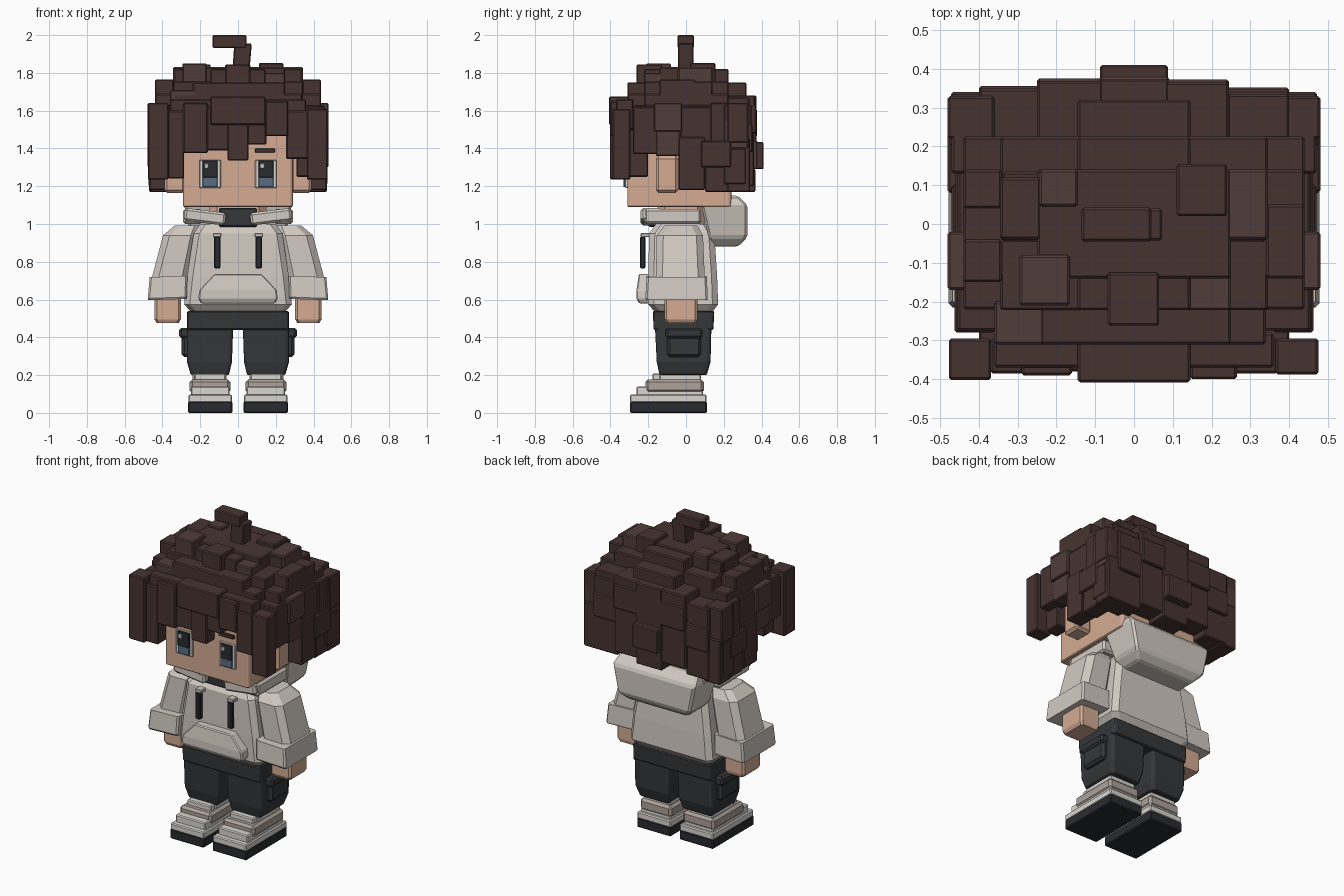
import bpy, bmesh, random
from math import radians
random.seed(4)

COLORS = {"hair": (.062, .034, .031), "hair_light": (.082, .047, .042), "skin": (.66, .41, .29),
          "cloth": (.64, .59, .54), "pants": (.035, .038, .042), "dark": (.022, .024, .028),
          "white": (.70, .67, .63), "tan": (.42, .36, .32), "iris": (.10, .15, .22)}
MATS = {}
for key, c in COLORS.items():
    MATS[key] = bpy.data.materials.new(key)
    MATS[key].diffuse_color = (*c, 1)


def loft(name, mat, rings, bevel=.006, tilt=0):
    """Stack of rectangles (x0, x1, y0, y1, z, corner cut); corner cut 0 gives 4 sides."""
    bm = bmesh.new()
    loops = []
    for x0, x1, y0, y1, z, c in rings:
        if c:
            pts = [(x0+c, y0), (x1-c, y0), (x1, y0+c), (x1, y1-c),
                   (x1-c, y1), (x0+c, y1), (x0, y1-c), (x0, y0+c)]
        else:
            pts = [(x0, y0), (x1, y0), (x1, y1), (x0, y1)]
        loops.append([bm.verts.new((x, y, z)) for x, y in pts])
    bm.faces.new(loops[0][::-1])
    bm.faces.new(loops[-1])
    for a, b in zip(loops, loops[1:]):
        for i in range(len(a)):
            j = (i + 1) % len(a)
            bm.faces.new((a[i], a[j], b[j], b[i]))
    mid = [sum(v.co[k] for v in bm.verts) / len(bm.verts) for k in range(3)]
    for v in bm.verts:
        for k in range(3):
            v.co[k] -= mid[k]
    me = bpy.data.meshes.new(name)
    bm.to_mesh(me)
    bm.free()
    me.materials.append(MATS[mat])
    ob = bpy.data.objects.new(name, me)
    ob.location = mid
    ob.rotation_euler.y = radians(tilt)
    bpy.context.collection.objects.link(ob)
    if bevel:
        m = ob.modifiers.new("edge", "BEVEL")
        m.width, m.segments, m.limit_method = bevel, 1, "ANGLE"
    return ob


def box(name, mat, x0, x1, y0, y1, z0, z1, bevel=.006, tilt=0):
    return loft(name, mat, [(x0, x1, y0, y1, z0, 0), (x0, x1, y0, y1, z1, 0)], bevel, tilt)


def pair(name, mat, rings, bevel=.006, tilt=0):
    """Right part plus its mirror image."""
    loft(name + "_right", mat, rings, bevel, tilt)
    loft(name + "_left", mat, [(-b, -a, *r) for a, b, *r in rings], bevel, -tilt)


def box_pair(name, mat, x0, x1, y0, y1, z0, z1, bevel=.006, tilt=0):
    pair(name, mat, [(x0, x1, y0, y1, z0, 0), (x0, x1, y0, y1, z1, 0)], bevel, tilt)


# Shoes
box_pair("shoe_sole", "dark", .03, .265, -.297, .11, 0, .06)
box_pair("shoe_rand", "white", .031, .263, -.296, .109, .055, .097)
box_pair("shoe_toe", "white", .045, .25, -.262, .09, .09, .14)
box_pair("shoe_upper", "tan", .04, .257, -.215, .095, .105, .178, .015)
box_pair("shoe_tongue", "white", .065, .23, -.178, .02, .165, .208)
box_pair("sock", "white", .06, .24, -.14, .08, .15, .23)

# Trousers
pair("trouser_leg", "pants", [(.048, .25, -.14, .11, .2, .012), (.032, .27, -.155, .13, .27, .012),
                              (.025, .27, -.165, .135, .47, .012)])
loft("trouser_waist", "pants", [(-.27, .27, -.172, .145, .44, .01), (-.27, .27, -.175, .15, .54, .01)])
box_pair("cargo_pocket", "pants", .25, .298, -.1, .08, .295, .42, .015)
box_pair("cargo_flap", "pants", .25, .312, -.108, .088, .395, .45, .012)

# Hooded top
loft("hoodie_body", "cloth", [(-.25, .25, -.165, .14, .535, .03), (-.285, .285, -.2, .17, .575, .03),
                              (-.27, .27, -.2, .165, .72, .03), (-.235, .235, -.195, .15, .95, .03),
                              (-.2, .2, -.16, .12, 1.0, .03)], 0)
pair("sleeve", "cloth", [(.265, .46, -.16, .1, .7, .035), (.215, .397, -.155, .09, .94, .035),
                         (.2, .335, -.115, .06, .992, .03)], 0)
pair("cuff", "cloth", [(.275, .478, -.208, .113, .6, .01), (.272, .479, -.215, .115, .61, .01),
                       (.265, .465, -.208, .11, .722, .01)], 0, 2)
pair("hand", "skin", [(.315, .43, -.105, .055, .475, .012), (.303, .442, -.115, .06, .495, .012),
                      (.303, .442, -.115, .06, .63, .012)], 0)
loft("front_pocket", "cloth", [(-.195, .195, -.25, -.18, .58, 0), (-.21, .21, -.262, -.18, .605, 0),
                               (-.205, .205, -.262, -.18, .65, 0), (-.125, .125, -.25, -.18, .735, 0)])
box_pair("drawstring", "dark", .093, .128, -.243, -.215, .765, .935)
box_pair("drawstring_eyelet", "cloth", .088, .133, -.24, -.17, .93, .952, .004)
loft("neck", "skin", [(-.15, .15, -.15, .1, .98, .04), (-.15, .15, -.15, .1, 1.12, .04)], 0)
box("undershirt", "pants", -.1, .1, -.2, -.08, .985, 1.085)
box_pair("collar_front", "cloth", .065, .285, -.24, -.13, 1.005, 1.072, .012, -7)
box_pair("collar_side", "cloth", .19, .29, -.22, .08, 1.0, 1.08, .012)
loft("hood", "cloth", [(-.2, .2, .14, .275, .88, 0), (-.25, .25, .12, .325, .93, 0),
                       (-.285, .285, .08, .325, 1.1, 0), (-.27, .27, .08, .275, 1.15, 0)], .012)

# Head, ears and face
loft("head", "skin", [(-.29, .29, -.31, .24, 1.09, .01), (-.29, .29, -.31, .24, 1.62, .01)], .005)
box_pair("ear", "skin", .28, .39, -.16, -.04, 1.165, 1.36, .015)
for side, cx in (("left", -.148), ("right", .148)):
    box("eye_white_" + side, "white", cx-.057, cx+.057, -.322, -.3, 1.19, 1.34, .003)
    box("eye_pupil_" + side, "dark", cx-.04, cx+.04, -.332, -.3, 1.245, 1.337, .003)
    box("eye_iris_" + side, "iris", cx-.04, cx+.04, -.331, -.3, 1.195, 1.248, .003)
    box("eye_glint_" + side, "white", cx-.03, cx-.008, -.337, -.31, 1.295, 1.32, .002)
box("eyebrow_right", "hair", .09, .195, -.325, -.3, 1.378, 1.4, .003)

# Hair: stepped cap, corners lower than the middles
box("hair_cap_low", "hair", -.455, .455, -.275, .32, 1.46, 1.63)
box("hair_cap_front", "hair", -.34, .34, -.31, -.1, 1.5, 1.69)
box("hair_cap_front_middle", "hair", -.24, .25, -.31, -.1, 1.5, 1.75)
box("hair_cap_wide", "hair", -.44, .44, -.22, .225, 1.55, 1.69)
box("hair_cap_wide_middle", "hair", -.44, .44, -.135, .14, 1.55, 1.755)
box("hair_cap_square", "hair", -.345, .345, -.222, .225, 1.6, 1.755)
box("hair_cap_cross_x", "hair", -.34, .34, -.045, .135, 1.6, 1.82)
box("hair_cap_cross_y", "hair", -.145, .145, -.222, .225, 1.6, 1.82)
box("hair_cap_top", "hair", -.25, .25, -.14, .14, 1.7, 1.83)
box("hair_cap_back", "hair", -.145, .145, .15, .32, 1.6, 1.75)

# Hair: loose blocks on the crown (x0, x1, y0, y1, top)
for x0, x1, y0, y1, top in [(.11, .24, .02, .155, 1.852), (-.295, -.165, -.21, -.08, 1.85),
                            (-.068, .065, -.262, -.125, 1.845), (-.245, -.145, .045, .14, 1.845),
                            (.24, .345, -.04, .14, 1.83), (-.345, -.24, -.04, .12, 1.83),
                            (.34, .44, -.14, .05, 1.765), (-.44, -.34, -.15, -.04, 1.765),
                            (-.44, -.34, .04, .14, 1.76), (.14, .25, -.222, -.13, 1.8),
                            (-.36, -.22, -.31, -.2, 1.71), (.24, .4, .22, .335, 1.67)]:
    box("crown_block", random.choice(["hair", "hair_light"]), x0, x1, y0, y1, top-.18, top)

# Hair: bent sprout on top
loft("sprout_stem", "hair", [(-.03, .06, -.042, .04, 1.8, 0), (-.02, .073, -.042, .04, 1.955, 0)])
box("sprout_tip", "hair", -.135, .045, -.045, .042, 1.932, 2.0)

# Hair: fringe (x0, x1, front y, bottom, top)
for x0, x1, y, z0, z1 in [(-.477, -.368, -.402, 1.235, 1.64), (-.37, -.285, -.385, 1.24, 1.6),
                          (-.29, -.16, -.39, 1.375, 1.64), (-.165, -.05, -.38, 1.39, 1.62),
                          (-.055, .055, -.39, 1.335, 1.6), (.05, .15, -.38, 1.42, 1.62),
                          (.145, .265, -.4, 1.465, 1.65), (.255, .37, -.385, 1.345, 1.6),
                          (.365, .475, -.388, 1.235, 1.61), (-.145, .145, -.408, 1.525, 1.675)]:
    box("fringe_block", "hair", x0, x1, y, -.295, z0, z1)
box("fringe_base", "hair", -.36, .36, -.37, -.28, 1.5, 1.66)

# Hair: sides (y0, y1, bottom, top, outer x)
for y0, y1, z0, z1, x in [(-.28, -.15, 1.37, 1.62, .462), (-.17, -.02, 1.49, 1.64, .48),
                          (-.16, -.03, 1.36, 1.52, .465), (-.04, .1, 1.18, 1.46, .47),
                          (-.03, .15, 1.4, 1.62, .46), (.08, .24, 1.3, 1.44, .48),
                          (.1, .25, 1.17, 1.35, .465), (.13, .24, 1.4, 1.64, .47),
                          (.22, .33, 1.43, 1.64, .48), (.22, .34, 1.17, 1.45, .472)]:
    box_pair("side_hair_block", random.choice(["hair", "hair", "hair_light"]), .36, x, y0, y1, z0, z1)
box_pair("side_hair_front_lock", "hair", .31, .4, -.31, -.2, 1.25, 1.5)

# Hair: back, staggered columns (x0, x1, depth, bottom, split heights)
columns = [(-.475, -.39, .33, 1.2, 1.42), (-.4, -.24, .355, 1.18, 1.36), (-.25, -.08, .375, 1.22, 1.46),
           (-.09, .09, .38, 1.17, 1.29), (.08, .245, .372, 1.2, 1.48), (.235, .4, .352, 1.17, 1.38),
           (.39, .475, .33, 1.21, 1.4)]
for i, (x0, x1, y, z0, split) in enumerate(columns):
    top = 1.68 if 1 < i < 5 else 1.63
    box("back_hair_lower", "hair", x0, x1, .2, y - .012, z0, split)
    box("back_hair_middle", "hair_light" if i % 3 == 0 else "hair", x0, x1, .2, y, split, split + .15)
    box("back_hair_upper", "hair", x0, x1, .2, y - .006, split + .13, top)
box("back_hair_patch", "hair", -.088, .088, .3, .41, 1.29, 1.435)
